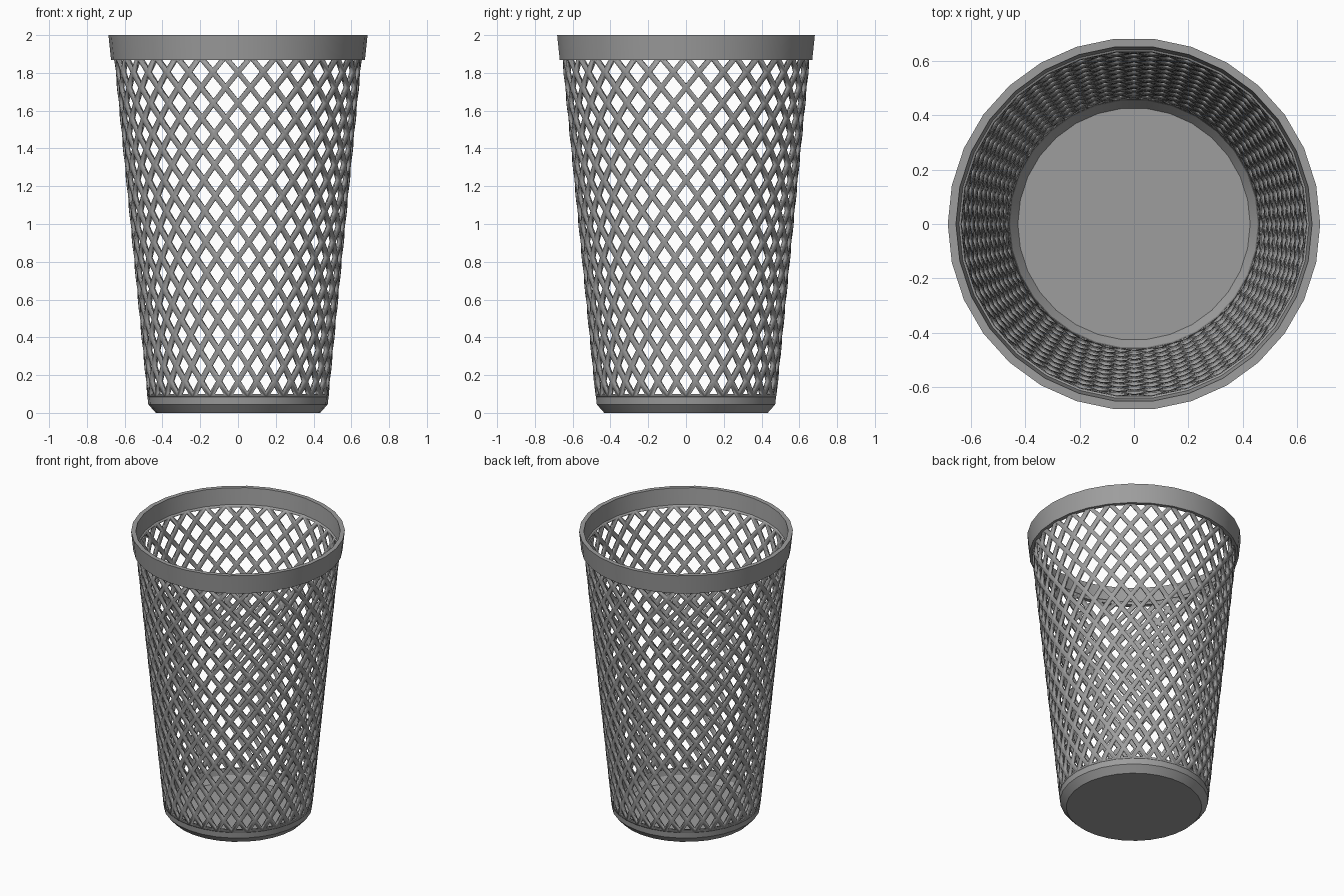
import bpy, bmesh, math

if "Cube" in bpy.data.objects:
    bpy.data.objects.remove(bpy.data.objects["Cube"])

SIDES = 30          # sides around the basket
ROWS = 11           # diamonds from base to rim
STEP = 2 * math.pi / SIDES

grey = bpy.data.materials.new("basket grey")
grey.diffuse_color = (0.34, 0.34, 0.34, 1)
grey.use_nodes = True
grey.node_tree.nodes["Principled BSDF"].inputs["Base Color"].default_value = grey.diffuse_color


def finish(bm, name):
    bmesh.ops.recalc_face_normals(bm, faces=bm.faces)
    mesh = bpy.data.meshes.new(name)
    bm.to_mesh(mesh)
    bm.free()
    mesh.materials.append(grey)
    obj = bpy.data.objects.new(name, mesh)
    bpy.context.collection.objects.link(obj)
    bpy.ops.object.select_all(action='DESELECT')
    obj.select_set(True)
    bpy.context.view_layer.objects.active = obj
    bpy.ops.object.shade_smooth_by_angle(angle=math.radians(25))
    return obj


def ring(bm, radius, z, turn=0.0):
    return [bm.verts.new((radius * math.cos((i + turn) * STEP),
                          radius * math.sin((i + turn) * STEP), z))
            for i in range(SIDES)]


def revolve(name, profile, closed):
    """Turn a (radius, z) profile; open profiles get flat end discs."""
    bm = bmesh.new()
    rings = [ring(bm, r, z) for r, z in profile]
    pairs = list(zip(rings, rings[1:]))
    if closed:
        pairs.append((rings[-1], rings[0]))
    else:
        bm.faces.new(rings[0])
        bm.faces.new(rings[-1])
    for a, b in pairs:
        for i in range(SIDES):
            k = (i + 1) % SIDES
            bm.faces.new((a[i], a[k], b[k], b[i]))
    return finish(bm, name)


# Solid rim band
revolve("rim", [(0.686, 2.0), (0.672, 1.868), (0.643, 1.868), (0.656, 2.0)], True)

# Base pan with chamfered foot and sloped inner edge
revolve("base", [(0.435, 0.0), (0.475, 0.045), (0.481, 0.1),
                 (0.461, 0.1), (0.456, 0.06), (0.428, 0.022)], False)

# Diamond lattice wall: tile the cone with diamonds, then open each one
bm = bmesh.new()
z0, z1, r0, r1 = 0.085, 1.885, 0.48, 0.657
n = 2 * ROWS
rows = [ring(bm, r0 + (r1 - r0) * j / n, z0 + (z1 - z0) * j / n, 0.5 * (j % 2))
        for j in range(n + 1)]
for i in range(SIDES):
    k = (i + 1) % SIDES
    bm.faces.new((rows[0][i], rows[0][k], rows[1][i]))
    bm.faces.new((rows[n][k], rows[n][i], rows[n - 1][i]))
    for j in range(n - 1):
        low, mid, top = rows[j], rows[j + 1], rows[j + 2]
        left, right = (mid[i - 1], mid[i]) if j % 2 == 0 else (mid[i], mid[k])
        bm.faces.new((low[i], right, top[i], left))
bmesh.ops.recalc_face_normals(bm, faces=bm.faces)
holes = list(bm.faces)
bmesh.ops.inset_individual(bm, faces=holes, thickness=0.0135, use_even_offset=True)
bmesh.ops.delete(bm, geom=holes, context='FACES')
lattice = finish(bm, "lattice_wall")
solid = lattice.modifiers.new("thickness", 'SOLIDIFY')
solid.thickness = 0.02
solid.offset = -1
